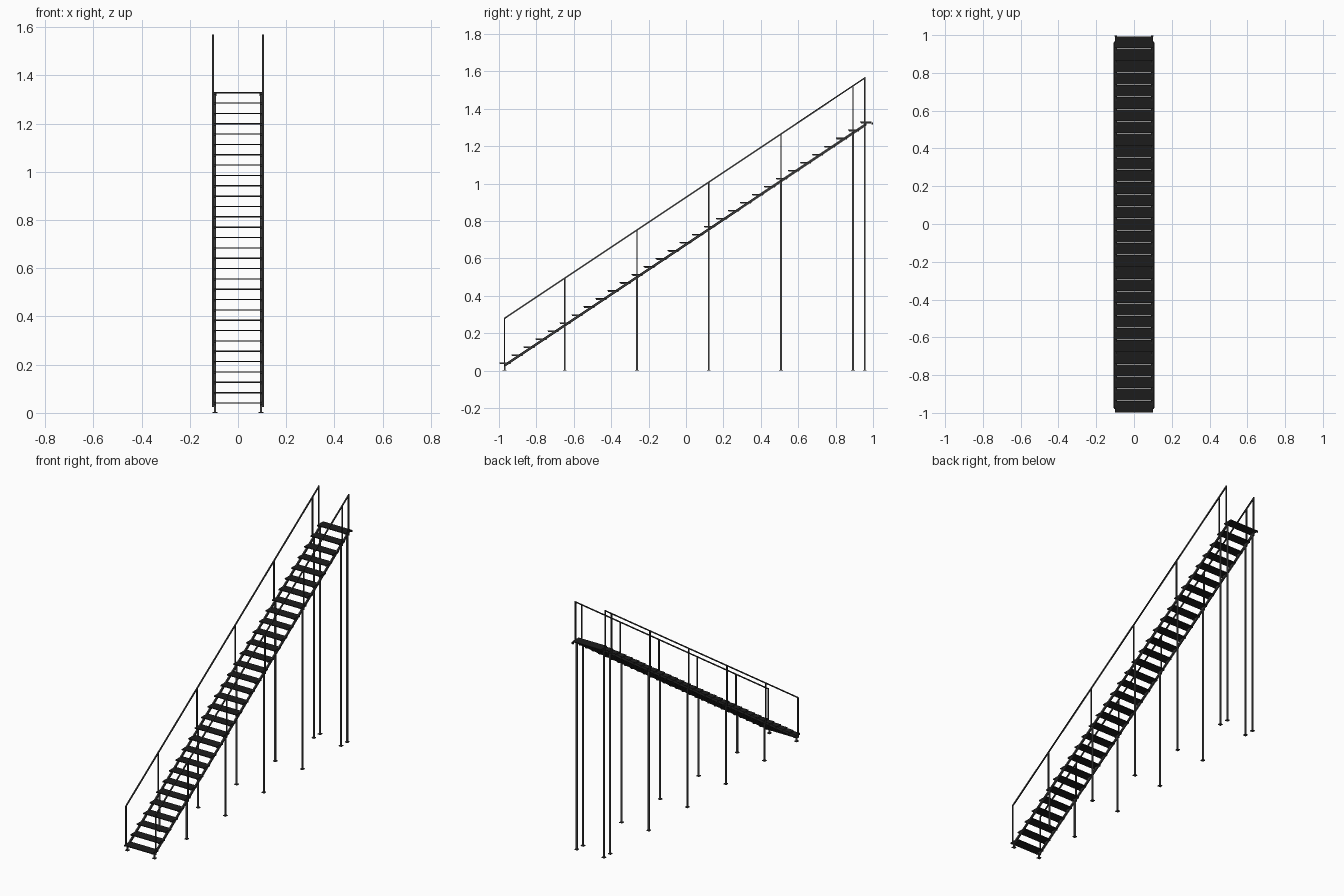
import bpy

cube = bpy.data.objects.get("Cube")
if cube:
    bpy.data.objects.remove(cube, do_unlink=True)


def material(name, value):
    m = bpy.data.materials.new(name)
    m.use_nodes = True
    colour = (value, value, value, 1)
    m.diffuse_color = colour
    m.node_tree.nodes["Principled BSDF"].inputs["Base Color"].default_value = colour
    return m


tread_dark = material("tread charcoal", 0.012)
steel = material("frame dark steel", 0.04)
leg_grey = material("leg grey steel", 0.085)


def box(name, centre, size, mat):
    bpy.ops.mesh.primitive_cube_add(size=1, location=centre)
    ob = bpy.context.object
    ob.name = name
    ob.scale = size
    ob.data.materials.append(mat)


def upright(name, x, y, low, high, width, mat):
    # Square upright between two heights
    box(name, (x, y, (low + high) / 2), (width, width, high - low), mat)


STEPS, RISE, RUN = 31, 0.0429, 0.0643
Y0, Z0 = -0.967, 0.041
SLOPE = RISE / RUN


def line_z(y):
    return Z0 + (y - Y0) * SLOPE


def slanted_bar(name, x, y1, y2, offset, width, thick, mat):
    # Sloping bar with plumb-cut ends, parallel to the flight
    verts = [(x + sx * width / 2, y, line_z(y) + offset + sz * thick / 2)
             for y in (y1, y2) for sx, sz in ((-1, -1), (1, -1), (1, 1), (-1, 1))]
    faces = [(0, 1, 2, 3), (7, 6, 5, 4)]
    faces += [(i, i + 4, (i + 1) % 4 + 4, (i + 1) % 4) for i in range(4)]
    mesh = bpy.data.meshes.new(name)
    mesh.from_pydata(verts, [], faces)
    ob = bpy.data.objects.new(name, mesh)
    bpy.context.collection.objects.link(ob)
    mesh.materials.append(mat)


# Treads with a cleat under each end
for i in range(STEPS):
    y, z = Y0 + i * RUN, Z0 + i * RISE
    box(f"tread_{i + 1}", (0, y, z), (0.200, 0.062, 0.005), tread_dark)
    for side in (-1, 1):
        box(f"tread_cleat_{i + 1}", (side * 0.096, y, z - 0.004),
            (0.011, 0.055, 0.005), steel)

POSTS = (-0.97, -0.648, -0.262, 0.122, 0.508, 0.893, 0.956)
RAIL = 0.24
for side, label in ((-1, "right"), (1, "left")):
    # Stringer and handrail
    slanted_bar(f"{label}_stringer", side * 0.095, -0.972, 0.965, -0.012, 0.009, 0.016, steel)
    slanted_bar(f"{label}_handrail", side * 0.104, -0.973, 0.959, RAIL, 0.007, 0.009, steel)
    # Bracket hanging behind the top tread
    box(f"{label}_top_bracket", (side * 0.096, 0.996, 1.321), (0.012, 0.006, 0.012), tread_dark)
    for n, y in enumerate(POSTS, 1):
        z = line_z(y)
        # Rail post fixed outside the stringer
        upright(f"{label}_rail_post_{n}", side * 0.104, y, z - 0.014, z + RAIL, 0.0072, steel)
        # Supporting leg with a base plate
        upright(f"{label}_leg_{n}", side * 0.095, y, 0, z - 0.012, 0.0085, leg_grey)
        box(f"{label}_foot_plate_{n}", (side * 0.095, y, 0.002), (0.02, 0.02, 0.004), steel)
